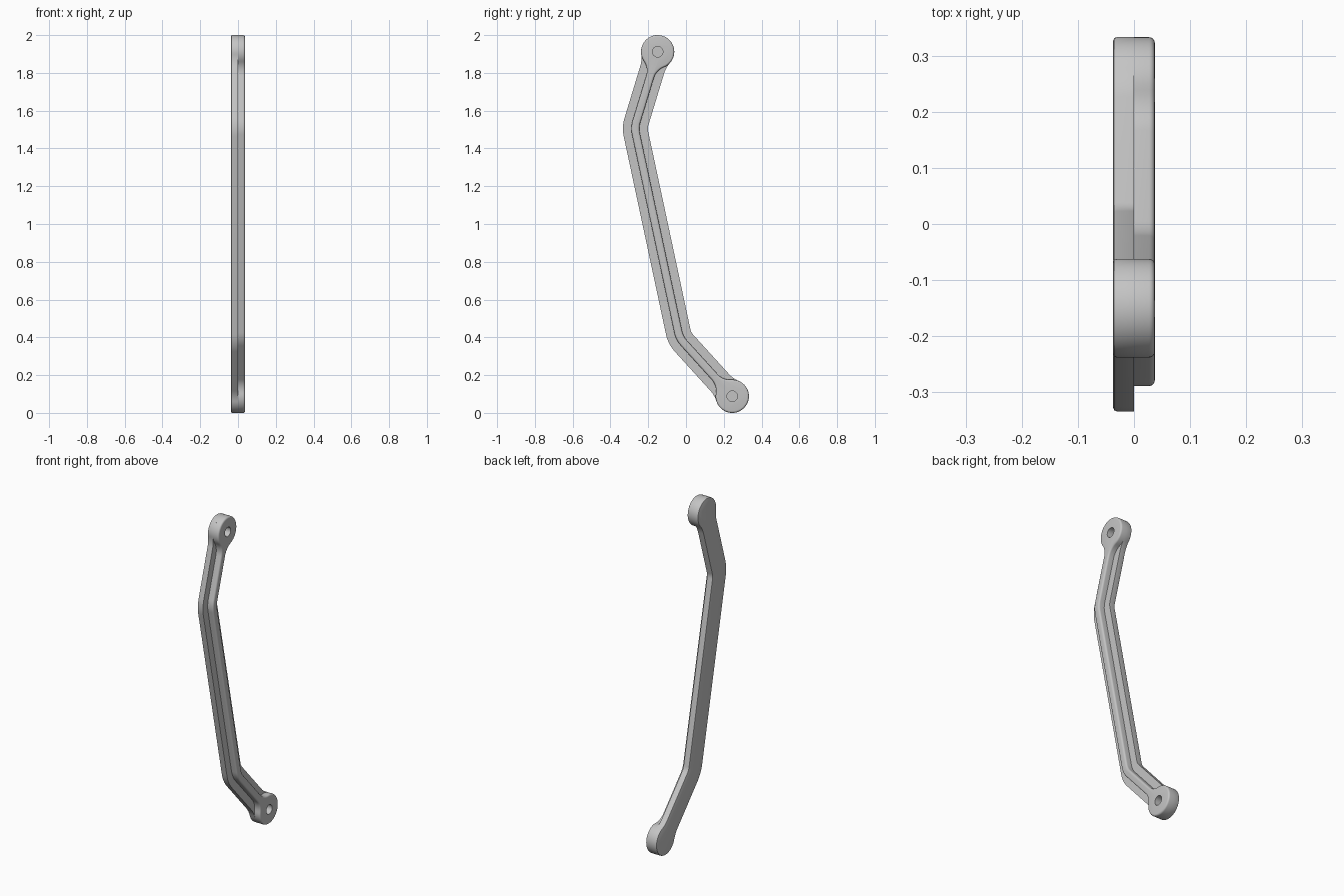
import bpy, bmesh, math
from mathutils import Vector

cube = bpy.data.objects.get("Cube")
if cube:
    bpy.data.objects.remove(cube, do_unlink=True)

# Material
metal = bpy.data.materials.new("light grey metal")
metal.use_nodes = True
GREY = (0.55, 0.55, 0.55, 1)
metal.diffuse_color = GREY
metal.node_tree.nodes["Principled BSDF"].inputs["Base Color"].default_value = GREY

# Centre line of the arm in the (y, z) plane, from top eye to bottom eye
PATH = [Vector(p) for p in ((-0.15, 1.912), (-0.272, 1.51), (-0.034, 0.395), (0.245, 0.088))]
EYE_R = 0.088
BEND_R = 0.13
HOLE_R = 0.028


def perp(d):
    return Vector((-d.y, d.x))


def arc(centre, radius, a0, a1, steps):
    return [centre + radius * Vector((math.cos(a), math.sin(a)))
            for a in (a0 + (a1 - a0) * i / steps for i in range(steps + 1))]


def eye_outline(centre, toward, half, fillet):
    """Round eye blended into a bar of the given half width."""
    d = (toward - centre).normalized()
    off = half + fillet
    along = math.sqrt((EYE_R + fillet) ** 2 - off ** 2)
    a = math.atan2(off, along)
    pts = arc(Vector((along, off)), fillet, -math.pi / 2, a - math.pi, 8)
    pts += arc(Vector((0, 0)), EYE_R, a, 2 * math.pi - a, 40)[1:-1]
    pts += arc(Vector((along, -off)), fillet, math.pi - a, math.pi / 2, 8)
    return [centre + d * p.x + perp(d) * p.y for p in pts]


def bend_outline(before, corner, after, side):
    """Rounded corner of the centre line, offset sideways."""
    d0, d1 = (corner - before).normalized(), (after - corner).normalized()
    turn = math.atan2(d0.x * d1.y - d0.y * d1.x, d0.dot(d1))
    s = math.copysign(1, turn)
    centre = corner - d0 * BEND_R * math.tan(abs(turn) / 2) + perp(d0) * s * BEND_R
    start = math.atan2(d0.y, d0.x)
    return [centre + perp(d) * (side - s * BEND_R)
            for d in arc(Vector((0, 0)), 1, start, start + turn, 8)]


def arm_outline(half, fillet):
    a, b, c, d = PATH
    pts = eye_outline(a, b, half, fillet)
    pts += bend_outline(a, b, c, -half) + bend_outline(b, c, d, -half)
    pts += eye_outline(d, c, half, fillet)
    pts += bend_outline(b, c, d, half)[::-1] + bend_outline(a, b, c, half)[::-1]
    return pts


def slab(name, outline, x_inner, x_outer, bevel, segments):
    """Extrude an outline along x and soften the rim of its outer face."""
    bm = bmesh.new()
    inner = [bm.verts.new((x_inner, p.x, p.y)) for p in outline]
    outer = [bm.verts.new((x_outer, p.x, p.y)) for p in outline]
    n = len(outline)
    bm.faces.new(inner)
    cap = bm.faces.new(outer)
    for i in range(n):
        j = (i + 1) % n
        bm.faces.new((inner[i], inner[j], outer[j], outer[i]))
    bmesh.ops.recalc_face_normals(bm, faces=bm.faces)
    if bevel:
        bmesh.ops.bevel(bm, geom=list(cap.edges), offset=bevel, segments=segments,
                        profile=0.5, affect='EDGES', clamp_overlap=False)
    mesh = bpy.data.meshes.new(name)
    bm.to_mesh(mesh)
    bm.free()
    mesh.materials.append(metal)
    obj = bpy.data.objects.new(name, mesh)
    bpy.context.collection.objects.link(obj)
    return obj


# Flat backing plate and the narrow raised rib with full-thickness eyes
plate = slab("arm_plate", arm_outline(0.066, 0.15), 0, -0.037, 0.006, 2)
rib = slab("arm_rib_and_eyes", arm_outline(0.021, 0.09), 0, 0.037, 0.01, 4)

# Blind holes in both eyes
for label, centre in (("top", PATH[0]), ("bottom", PATH[-1])):
    cutter = slab(label + "_hole_cutter", arc(centre, HOLE_R, 0, 2 * math.pi, 32)[:-1],
                  -0.016, 0.06, 0, 1)
    cutter.hide_render = True
    cutter.hide_set(True)
    for part in (plate, rib):
        mod = part.modifiers.new(label + "_hole", 'BOOLEAN')
        mod.operation = 'DIFFERENCE'
        mod.solver = 'EXACT'
        mod.object = cutter

# Smooth shading with crisp edges
for part in (plate, rib):
    bpy.ops.object.select_all(action='DESELECT')
    bpy.context.view_layer.objects.active = part
    part.select_set(True)
    for mod in list(part.modifiers):
        bpy.ops.object.modifier_apply(modifier=mod.name)
    bpy.ops.object.shade_smooth_by_angle(angle=math.radians(35))
